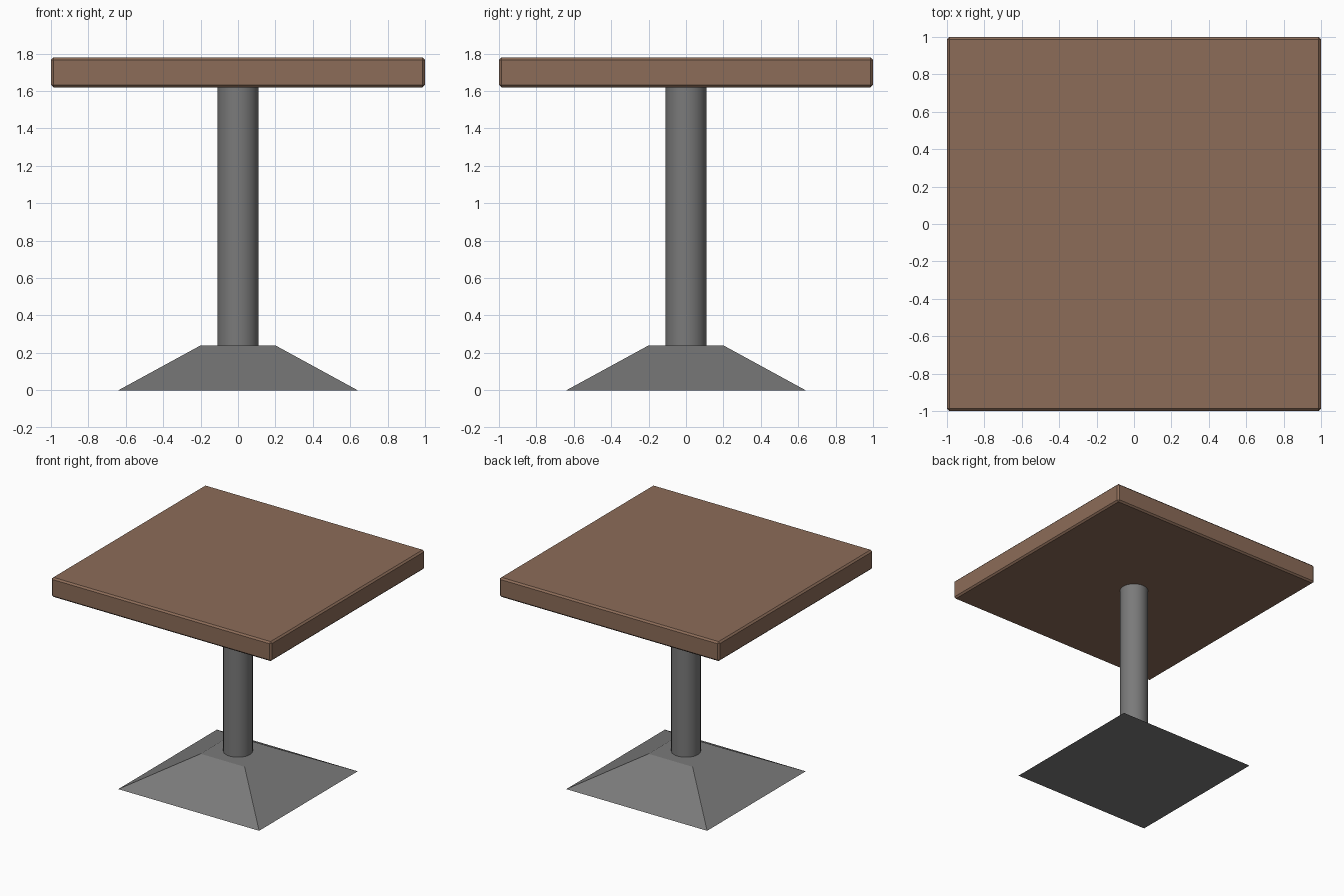
import bpy, bmesh, math
from mathutils import Matrix

if "Cube" in bpy.data.objects:
    bpy.data.objects.remove(bpy.data.objects["Cube"])


def material(name, color):
    m = bpy.data.materials.new(name)
    m.diffuse_color = (*color, 1)
    m.use_nodes = True
    m.node_tree.nodes["Principled BSDF"].inputs["Base Color"].default_value = m.diffuse_color
    return m


def add_object(name, bm, mat):
    mesh = bpy.data.meshes.new(name)
    bm.to_mesh(mesh)
    bm.free()
    mesh.materials.append(mat)
    obj = bpy.data.objects.new(name, mesh)
    bpy.context.collection.objects.link(obj)
    return obj


def cone(name, mat, sides, r1, r2, z0, z1, turn=0.0):
    bm = bmesh.new()
    bmesh.ops.create_cone(bm, cap_ends=True, segments=sides, radius1=r1, radius2=r2,
                          depth=z1 - z0,
                          matrix=Matrix.Translation((0, 0, (z0 + z1) / 2)) @ Matrix.Rotation(turn, 4, 'Z'))
    return add_object(name, bm, mat)


wood = material("brown wood", (0.262, 0.150, 0.098))
metal = material("grey metal", (0.195, 0.195, 0.195))

# Square table top with chamfered edges
bm = bmesh.new()
bmesh.ops.create_cube(bm, size=1, matrix=Matrix.Translation((0, 0, 1.70)) @ Matrix.Diagonal((2, 2, 0.16, 1)))
top = add_object("table_top", bm, wood)
bevel = top.modifiers.new("chamfer", 'BEVEL')
bevel.width = 0.013
bevel.segments = 1

# Round column
column = cone("column", metal, 32, 0.11, 0.11, 0.24, 1.62)
bpy.context.view_layer.objects.active = column
column.select_set(True)
bpy.ops.object.shade_smooth_by_angle(angle=math.radians(30))

# Sloped square foot
cone("base", metal, 4, 0.64 * math.sqrt(2), 0.20 * math.sqrt(2), 0, 0.24, math.pi / 4)
